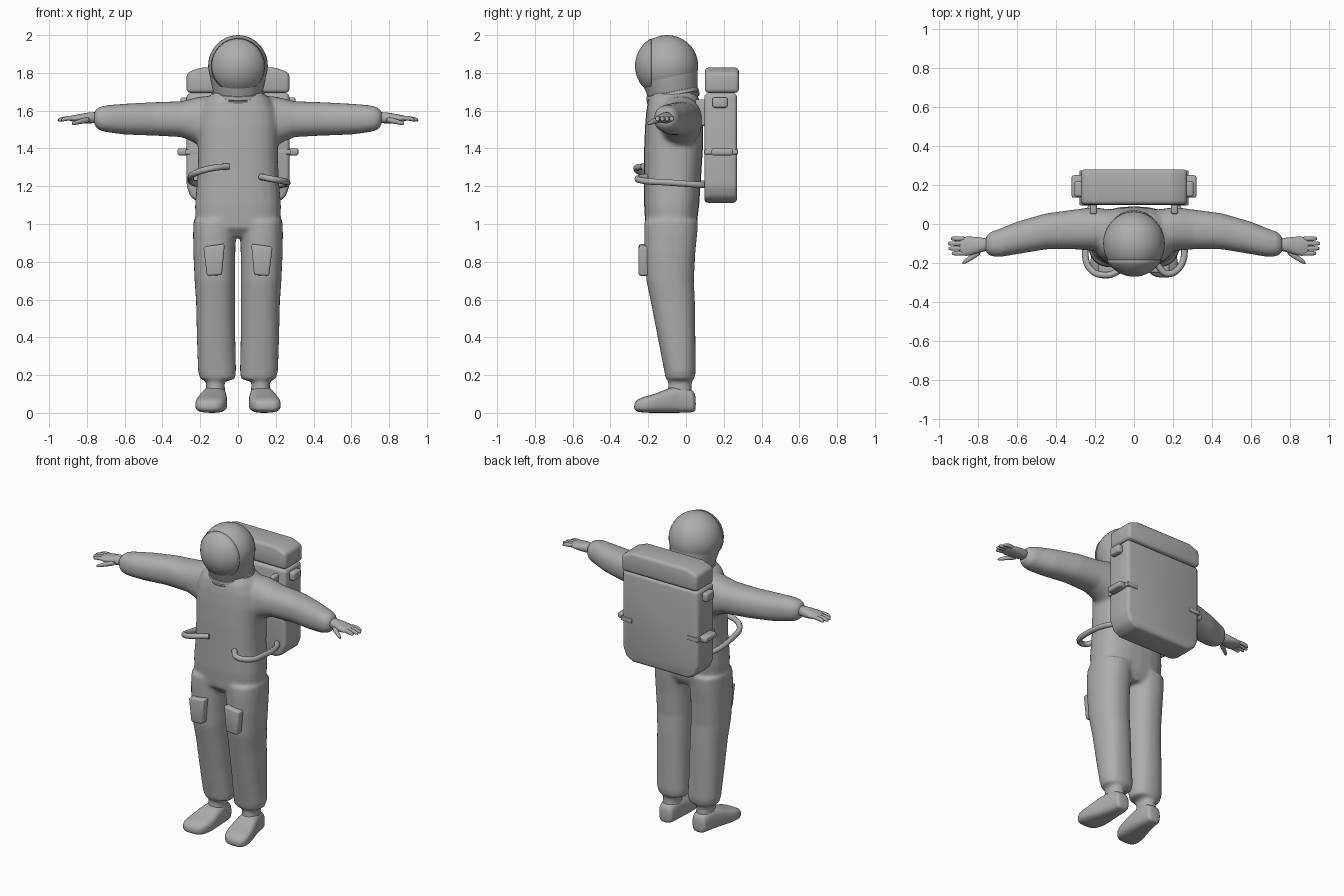
import bpy, bmesh, math
from mathutils import Vector, Matrix

if "Cube" in bpy.data.objects:
    bpy.data.objects.remove(bpy.data.objects["Cube"])

grey = bpy.data.materials.new("suit grey")
grey.use_nodes = True
tone = (0.42, 0.42, 0.42, 1)
grey.diffuse_color = tone
grey.node_tree.nodes["Principled BSDF"].inputs["Base Color"].default_value = tone


def finish(name, bm, angle=60):
    """Turn a bmesh into a smooth-shaded grey object."""
    bmesh.ops.recalc_face_normals(bm, faces=bm.faces)
    mesh = bpy.data.meshes.new(name)
    bm.to_mesh(mesh)
    bm.free()
    obj = bpy.data.objects.new(name, mesh)
    bpy.context.collection.objects.link(obj)
    mesh.materials.append(grey)
    bpy.ops.object.select_all(action='DESELECT')
    bpy.context.view_layer.objects.active = obj
    obj.select_set(True)
    bpy.ops.object.shade_smooth_by_angle(angle=math.radians(angle))
    return obj


def loft(bm, axis, rings, side=1, power=2.3, count=24):
    """Skin rounded sections; each ring is (position, u low, u high, v low, v high)."""
    loops = []
    for t, u0, u1, v0, v1 in rings:
        loop = []
        for i in range(count):
            a = math.tau * i / count
            c, s = math.cos(a), math.sin(a)
            u = (u0 + u1) / 2 + (u1 - u0) / 2 * math.copysign(abs(c) ** (2 / power), c)
            v = (v0 + v1) / 2 + (v1 - v0) / 2 * math.copysign(abs(s) ** (2 / power), s)
            x, y, z = {'x': (t, u, v), 'y': (u, t, v), 'z': (u, v, t)}[axis]
            loop.append(bm.verts.new((x * side, y, z)))
        loops.append(loop)
    for a, b in zip(loops, loops[1:]):
        for i in range(count):
            j = (i + 1) % count
            bm.faces.new((a[i], a[j], b[j], b[i]))
    bm.faces.new(loops[0])
    bm.faces.new(loops[-1])


def subdivide(obj):
    obj.modifiers.new("Smooth", 'SUBSURF').levels = 1
    obj.modifiers["Smooth"].render_levels = 1


def prism(name, outline, y0, y1, bevel, side=1):
    """Extrude an x-z outline from y0 to y1 and round its edges."""
    bm = bmesh.new()
    face = bm.faces.new([bm.verts.new((x * side, y0, z)) for x, z in outline])
    out = bmesh.ops.extrude_face_region(bm, geom=[face])
    moved = [v for v in out['geom'] if isinstance(v, bmesh.types.BMVert)]
    bmesh.ops.translate(bm, vec=(0, y1 - y0, 0), verts=moved)
    bmesh.ops.recalc_face_normals(bm, faces=bm.faces)
    bmesh.ops.bevel(bm, geom=bm.edges[:], offset=bevel, segments=3,
                    profile=0.5, affect='EDGES', clamp_overlap=True)
    return finish(name, bm, 40)


def box(name, x0, x1, y0, y1, z0, z1, bevel, side=1):
    return prism(name, [(x0, z0), (x1, z0), (x1, z1), (x0, z1)], y0, y1, bevel, side)


def hose(name, points):
    curve = bpy.data.curves.new(name, 'CURVE')
    curve.dimensions = '3D'
    curve.bevel_depth = 0.017
    curve.bevel_resolution = 3
    curve.use_fill_caps = True
    spline = curve.splines.new('BEZIER')
    spline.bezier_points.add(len(points) - 1)
    for p, co in zip(spline.bezier_points, points):
        p.co = co
        p.handle_left_type = p.handle_right_type = 'AUTO'
    curve.materials.append(grey)
    obj = bpy.data.objects.new(name, curve)
    bpy.context.collection.objects.link(obj)
    bpy.ops.object.select_all(action='DESELECT')
    bpy.context.view_layer.objects.active = obj
    obj.select_set(True)
    bpy.ops.object.convert(target='MESH')


# Suit: torso, legs and sleeves fused into one soft skin
torso = [(.93, .12, -.17, .03), (.98, .225, -.215, .055), (1.1, .228, -.222, .07),
         (1.25, .215, -.222, .08), (1.4, .212, -.222, .09), (1.52, .215, -.217, .09),
         (1.6, .205, -.21, .085), (1.66, .175, -.2, .07), (1.7, .125, -.18, .05)]
leg = [(.17, .05, .17, -.09, .03), (.18, .015, .2, -.108, .045), (.22, .01, .212, -.115, .052),
       (.4, .014, .218, -.15, .05), (.58, .014, .222, -.185, .048), (.7, .014, .23, -.21, .042),
       (.85, .014, .237, -.22, .05), (.95, .01, .238, -.222, .06), (1.02, 0, .236, -.22, .065)]
ankle = [(.08, .065, .175, -.1, .035), (.14, .07, .17, -.095, .03), (.22, .07, .17, -.09, .03)]
sleeve = [(.08, -.15, .07, 1.44, 1.68), (.2, -.14, .085, 1.41, 1.675), (.24, -.135, .083, 1.435, 1.665),
          (.3, -.13, .075, 1.46, 1.65), (.45, -.13, .055, 1.468, 1.645), (.6, -.155, .012, 1.473, 1.637),
          (.69, -.17, -.025, 1.485, 1.63), (.735, -.165, -.04, 1.495, 1.62), (.76, -.145, -.065, 1.52, 1.6)]
bm = bmesh.new()
loft(bm, 'z', [(z, -w, w, y0, y1) for z, w, y0, y1 in torso], power=2.6)
for side in (-1, 1):
    loft(bm, 'z', leg, side)
    loft(bm, 'z', ankle, side)
    loft(bm, 'x', sleeve, side)
suit = finish("suit", bm, 180)
remesh = suit.modifiers.new("Fuse", 'REMESH')
remesh.mode = 'VOXEL'
remesh.voxel_size = 0.01
remesh.use_smooth_shade = True
relax = suit.modifiers.new("Relax", 'SMOOTH')
relax.factor = 0.5
relax.iterations = 10

# Boots, gloves, leg pockets and pack fittings on both sides
boot = [(.052, .09, .15, .015, .08), (.045, .07, .17, .002, .12), (-.02, .063, .178, 0, .145),
        (-.09, .058, .2, 0, .135), (-.16, .055, .22, 0, .1), (-.22, .062, .23, 0, .088),
        (-.262, .085, .22, .006, .07), (-.275, .12, .19, .02, .045)]
palm = [(.73, -.135, -.075, 1.535, 1.595), (.79, -.145, -.068, 1.53, 1.592),
        (.84, -.165, -.062, 1.535, 1.582), (.88, -.165, -.065, 1.542, 1.575), (.9, -.15, -.08, 1.55, 1.567)]
thumb = [(.78, -.155, -.12, 1.535, 1.57), (.83, -.185, -.15, 1.53, 1.56),
         (.865, -.205, -.178, 1.523, 1.546), (.88, -.208, -.195, 1.524, 1.538)]
for side, label in ((-1, "right"), (1, "left")):
    bm = bmesh.new()
    loft(bm, 'y', boot, side, 3)
    subdivide(finish(label + "_boot", bm))

    bm = bmesh.new()
    loft(bm, 'x', palm, side, count=16)
    loft(bm, 'x', thumb, side, count=10)
    for i, tip in enumerate((.935, .952, .955, .94)):
        y = -.15 + i * .025
        loft(bm, 'x', [(x, y - r, y + r, z - r, z + r) for x, r, z in
                       ((.86, .013, 1.56), (.91, .013, 1.56), (tip - .008, .011, 1.552), (tip, .005, 1.55))],
             side, count=10)
    subdivide(finish(label + "_glove", bm))

    pocket = prism(label + "_thigh_pocket", [(.085, .73), (.165, .725), (.183, .88), (.07, .895)],
                   -.245, -.18, .012, side)
    pocket.data.transform(Matrix.Translation((0, -.006, 0)) @ Matrix.Shear('XZ', 4, (0, 0)))
    box(label + "_pack_knob", .26, .305, .14, .22, 1.615, 1.67, .012, side)
    box(label + "_pack_buckle", .26, .32, .135, .25, 1.363, 1.4, .012, side)
    box(label + "_pack_strap", .2, .279, .096, .275, 1.368, 1.395, .004, side)
    box(label + "_shoulder_strap", .19, .225, .05, .115, 1.52, 1.66, .01, side)

# Helmet: globe, tapered neck, raised visor and tilted collar
centre = Matrix.Translation((0, -.1, 1.837)) @ Matrix.Diagonal((.158, .164, .163, 1))
bm = bmesh.new()
bmesh.ops.create_uvsphere(bm, u_segments=40, v_segments=24, radius=1, matrix=centre)
finish("helmet", bm)

bm = bmesh.new()
loft(bm, 'z', [(1.63, -.12, .12, -.19, .05), (1.7, -.131, .131, -.212, .058),
               (1.76, -.145, .145, -.238, .062), (1.82, -.15, .15, -.25, .06)], power=2, count=40)
finish("helmet_neck", bm)

bm = bmesh.new()
bmesh.ops.create_uvsphere(bm, u_segments=40, v_segments=24, radius=1,
                          matrix=Matrix.Rotation(math.pi / 2, 4, 'X'))
bmesh.ops.delete(bm, geom=[v for v in bm.verts if v.co.y > -.48], context='VERTS')
bm.transform(centre)
visor = finish("visor", bm)
shell = visor.modifiers.new("Thickness", 'SOLIDIFY')
shell.thickness = 0.006
shell.offset = 1

bm = bmesh.new()
loft(bm, 'z', [(z, -r, r, -r, r) for z, r in
               ((-.03, .12), (-.025, .138), (-.004, .142), (0, .136), (.004, .142), (.022, .138), (.026, .12))],
     power=2, count=40)
bm.transform(Matrix.Translation((0, -.07, 1.678)) @ Matrix.Rotation(math.radians(11), 4, 'X'))
finish("collar", bm, 35)

# Backpack with chamfered base and separate lid
half = [(.2, 1.112), (.25, 1.14), (.272, 1.2), (.272, 1.692)]
prism("pack_body", half + [(-x, z) for x, z in reversed(half)], .097, .27, .02)
half = [(.272, 1.694), (.272, 1.8), (.2, 1.828)]
prism("pack_lid", half + [(-x, z) for x, z in reversed(half)], .1, .28, .02)

# Hoses from the pack round to the belly
hose("left_hose", [(.2, .12, 1.205), (.245, .04, 1.21), (.26, -.1, 1.22),
                   (.235, -.22, 1.228), (.17, -.255, 1.24), (.12, -.21, 1.25)])
hose("right_hose", [(-.2, .12, 1.21), (-.24, .04, 1.22), (-.25, -.1, 1.24),
                    (-.225, -.23, 1.27), (-.14, -.262, 1.295), (-.05, -.225, 1.305)])
